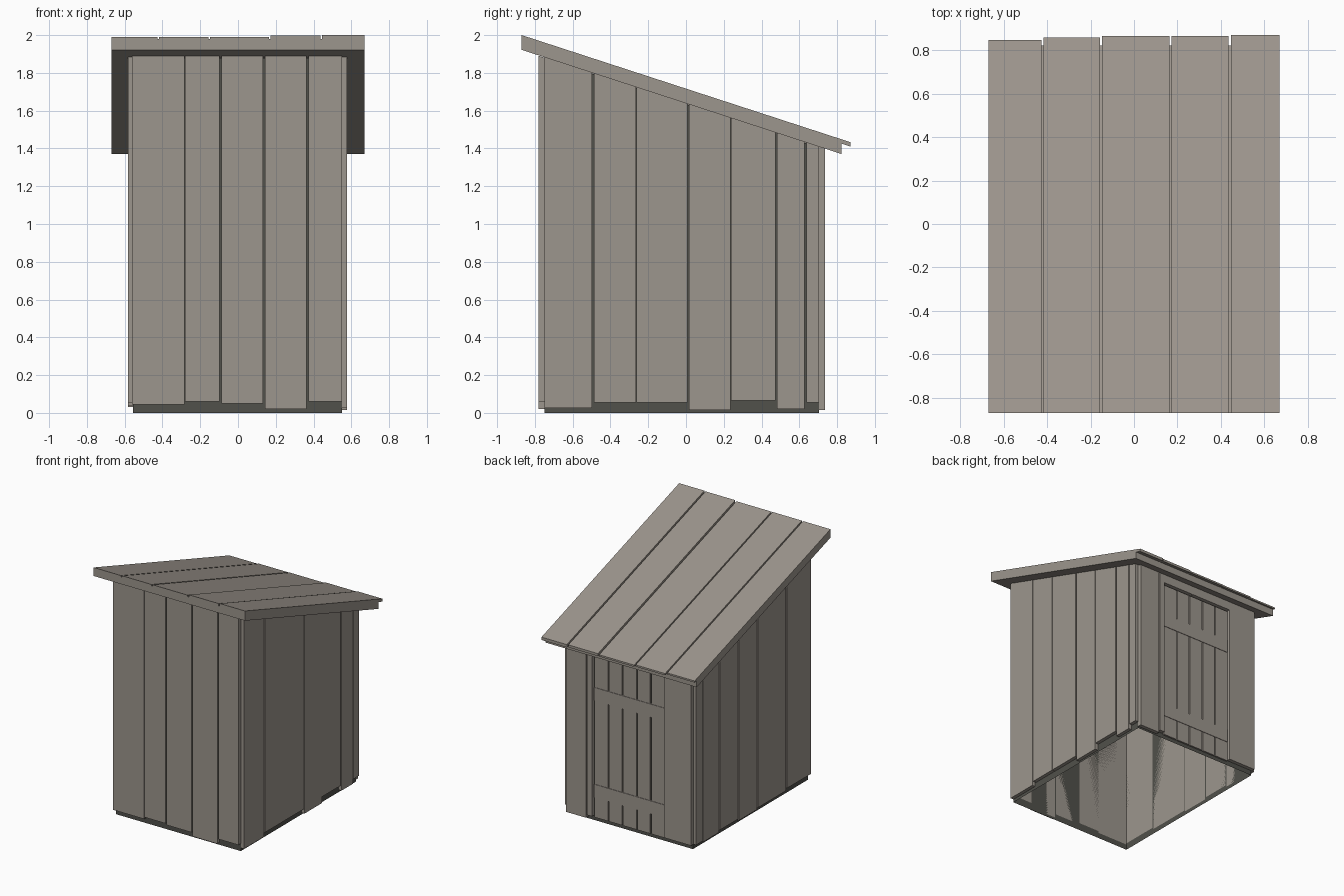
import bpy
import bmesh

if "Cube" in bpy.data.objects:
    bpy.data.objects.remove(bpy.data.objects["Cube"], do_unlink=True)


def make_material(name, rgb):
    mat = bpy.data.materials.new(name)
    mat.use_nodes = True
    mat.diffuse_color = (*rgb, 1)
    mat.node_tree.nodes["Principled BSDF"].inputs["Base Color"].default_value = (*rgb, 1)
    return mat


wood = make_material("weathered wood", (0.335, 0.303, 0.266))
dark = make_material("dark core", (0.082, 0.082, 0.07))

SLOPE = -0.3257
GAP = 0.005          # half the gap at a normal seam
TIGHT = 0.0015       # half the gap at a tight seam


def pitch(z_front):
    """Height of a sloping plane that passes z_front at the roof's front edge."""
    return lambda y: z_front + SLOPE * (y + 0.87)


def level(z):
    return lambda y: z


UNDER_ROOF = pitch(1.922)


def block(name, xs, ys, bottom, top, mat=wood, open_bottom=False):
    """A six-sided board whose bottom and top follow functions of y."""
    bm = bmesh.new()
    bmesh.ops.create_cube(bm, size=1)
    if open_bottom:
        floor = [f for f in bm.faces if f.normal.z < -0.5]
        bmesh.ops.delete(bm, geom=floor, context="FACES_ONLY")
    for v in bm.verts:
        x, y = xs[v.co.x > 0], ys[v.co.y > 0]
        v.co = (x, y, (top if v.co.z > 0 else bottom)(y))
    mesh = bpy.data.meshes.new(name)
    bm.to_mesh(mesh)
    bm.free()
    mesh.materials.append(mat)
    obj = bpy.data.objects.new(name, mesh)
    bpy.context.collection.objects.link(obj)


def spans(edges, tight=()):
    """Neighbouring board extents, with a gap at each inner seam."""
    gaps = [TIGHT if i in tight else GAP for i in range(len(edges))]
    gaps[0] = gaps[-1] = 0
    return [(edges[i] + gaps[i], edges[i + 1] - gaps[i + 1]) for i in range(len(edges) - 1)]


# Hollow dark core behind the boards, open underneath
block("core", (-0.555, 0.55), (-0.75, 0.705), level(0), pitch(1.918), dark, open_bottom=True)

# Front wall boards
seams = [-0.56, -0.283, -0.092, 0.138, 0.368, 0.55]
for i, (xs, z) in enumerate(zip(spans(seams, tight=(1,)), [0.045, 0.06, 0.05, 0.02, 0.06])):
    block(f"front_board_{i + 1}", xs, (-0.78, -0.75), level(z), pitch(1.92))

# Side wall boards
sides = {
    "left": ((0.55, 0.578), [-0.75, -0.492, -0.263, 0.012, 0.237, 0.478, 0.632, 0.705],
             (2, 4), [0.025, 0.055, 0.055, 0.015, 0.065, 0.02, 0.055]),
    "right": ((-0.583, -0.555), [-0.75, -0.44, -0.07, 0.17, 0.41, 0.62, 0.705],
              (), [0.055, 0.04, 0.03, 0.045, 0.03, 0.04]),
}
for side, (xs, seams, tight, bottoms) in sides.items():
    for i, (ys, z) in enumerate(zip(spans(seams, tight), bottoms)):
        block(f"{side}_board_{i + 1}", xs, ys, level(z), UNDER_ROOF)

# Back wall boards either side of the door, and above it
BACK = (0.705, 0.735)
for i, (x0, x1, z) in enumerate([(0.372, 0.55, 0.015), (0.318, 0.363, 0.04), (-0.56, -0.318, 0.04)]):
    block(f"back_board_{i + 1}", (x0, x1), BACK, level(z), UNDER_ROOF)
for i, xs in enumerate(spans([-0.318, 0.04, 0.318], tight=(1,))):
    block(f"door_header_{i + 1}", xs, BACK, level(1.33), UNDER_ROOF)

# Recessed door with two thin rails
door_seams = [-0.31, -0.19, -0.068, 0.06, 0.184, 0.308]
for i, xs in enumerate(spans(door_seams)):
    block(f"door_board_{i + 1}", xs, (0.705, 0.718), level(0.03), level(1.32))
for name, z in (("lower", 0.19), ("upper", 0.965)):
    block(f"door_{name}_rail", (-0.31, 0.308), (0.705, 0.722), level(z), level(z + 0.105))

# Roof slab with overhanging planks on top
block("roof_slab", (-0.67, 0.67), (-0.87, 0.822), UNDER_ROOF, pitch(1.979))
seams = [-0.67, -0.422, -0.152, 0.168, 0.441, 0.67]
ends = [0.847, 0.86, 0.866, 0.866, 0.871]
tops = [1.99, 1.991, 1.991, 1.997, 2.0]
for i, (xs, end, top) in enumerate(zip(spans(seams), ends, tops)):
    block(f"roof_plank_{i + 1}", xs, (-0.87, end), pitch(1.977), pitch(top))
